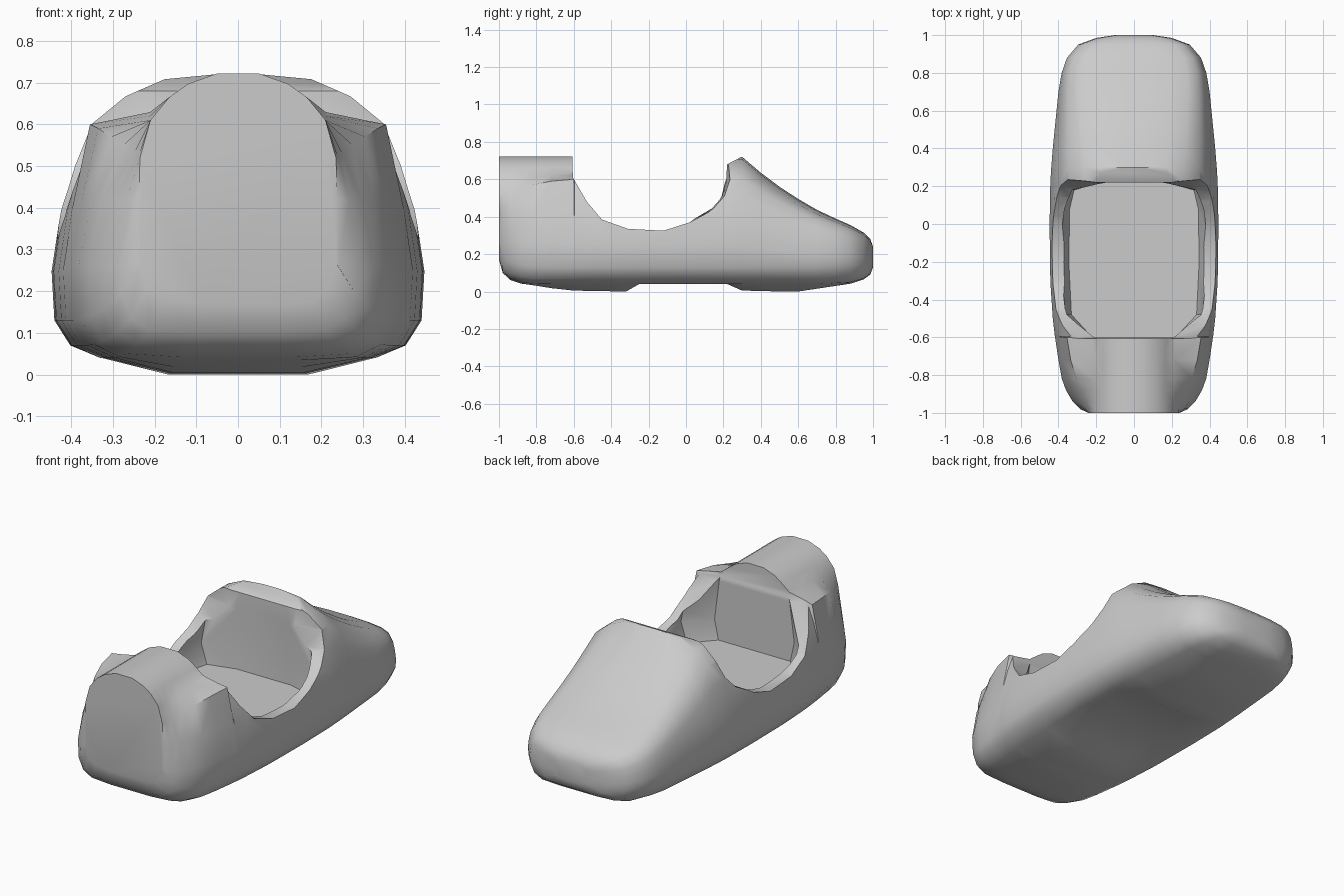
import bpy
import bmesh
import math

old = bpy.data.objects.get("Cube")
if old:
    bpy.data.objects.remove(old, do_unlink=True)

grey = bpy.data.materials.new("hull grey")
grey.use_nodes = True
shade = (0.6, 0.6, 0.6, 1)
grey.diffuse_color = shade
grey.node_tree.nodes["Principled BSDF"].inputs["Base Color"].default_value = shade


def make_object(name, bm):
    """Turn a bmesh into a grey scene object."""
    bmesh.ops.recalc_face_normals(bm, faces=bm.faces)
    mesh = bpy.data.meshes.new(name)
    bm.to_mesh(mesh)
    bm.free()
    mesh.materials.append(grey)
    obj = bpy.data.objects.new(name, mesh)
    bpy.context.collection.objects.link(obj)
    return obj


def loft(name, rings):
    """Skin a row of closed rings and cap both ends."""
    bm = bmesh.new()
    rows = [[bm.verts.new(p) for p in ring] for ring in rings]
    count = len(rows[0])
    for a, b in zip(rows, rows[1:]):
        for i in range(count):
            j = (i + 1) % count
            bm.faces.new((a[i], a[j], b[j], b[i]))
    bm.faces.new(rows[0])
    bm.faces.new(rows[-1])
    return make_object(name, bm)


def mirrored(half):
    """Close a half outline across x = 0."""
    return half + [(-x, z) for x, z in reversed(half)]


def cut(target, tool):
    mod = target.modifiers.new("cut", "BOOLEAN")
    mod.object = tool
    mod.operation = "DIFFERENCE"
    mod.solver = "EXACT"
    bpy.context.view_layer.objects.active = target
    bpy.ops.object.modifier_apply(modifier=mod.name)
    bpy.data.objects.remove(tool, do_unlink=True)


# Cross-section fractions: chine, then domed cowl or boxier nose tip
CHINE = [(0.74, 0), (0.9, 0.03), (0.985, 0.09)]
COWL = [(1, 0.2), (0.95, 0.45), (0.88, 0.63), (0.79, 0.8), (0.61, 0.91), (0.4, 0.98), (0.12, 1)]
TIP = [(1, 0.22), (0.98, 0.45), (0.95, 0.65), (0.88, 0.83), (0.74, 0.93), (0.48, 0.98), (0.15, 1)]
# Arched top of the headrest
ARCH = [(0.165, 0.665), (0.12, 0.697), (0.05, 0.722)]


def lower(width, keel, base, squash=1):
    return [(0.38 * width, keel)] + [(f * width, base + h * squash) for f, h in CHINE]


def rear_ring(y, width, keel, base, shoulder_x, shoulder_z):
    """Hull side rising to a shoulder, then up over the headrest."""
    side = [(width, 0.26), (0.4 * shoulder_x + 0.6 * width, 0.42), (shoulder_x, shoulder_z),
            (0.21, max(0.61, shoulder_z + 0.03))]
    return [(x, y, z) for x, z in mirrored(lower(width, keel, base) + side + ARCH)]


def front_ring(y, width, keel, base, top):
    squash = min(1, (top - base) / 0.3)
    foot = base + 0.09 * squash
    t = max(0, min(1, (y - 0.3) / 0.5))
    high = [((f + (g - f) * t) * width, foot + (h + (k - h) * t) * (top - foot))
            for (f, h), (g, k) in zip(COWL, TIP)]
    return [(x, y, z) for x, z in mirrored(lower(width, keel, base, squash) + high)]


# Rear stations: y, half width, keel, base, shoulder x, shoulder z
REAR = [
    (-1, 0.24, 0.17, 0.175, 0.235, 0.52),
    (-0.98, 0.285, 0.1, 0.105, 0.24, 0.52),
    (-0.94, 0.325, 0.062, 0.07, 0.25, 0.53),
    (-0.88, 0.36, 0.042, 0.05, 0.275, 0.55),
    (-0.82, 0.382, 0.034, 0.042, 0.305, 0.57),
    (-0.72, 0.4, 0.018, 0.04, 0.335, 0.59),
    (-0.6, 0.418, 0.005, 0.04, 0.355, 0.6),
]
# Forward stations: y, half width, keel, base, top
FRONT = [
    (-0.595, 0.419, 0.005, 0.04, 0.72),
    (-0.5, 0.43, 0.003, 0.04, 0.72),
    (-0.32, 0.442, 0, 0.04, 0.72),
    (-0.25, 0.444, 0.04, 0.04, 0.72),
    (0, 0.447, 0.04, 0.04, 0.72),
    (0.22, 0.443, 0.04, 0.04, 0.72),
    (0.3, 0.438, 0.005, 0.04, 0.72),
    (0.4, 0.43, 0.003, 0.04, 0.635),
    (0.5, 0.42, 0, 0.04, 0.56),
    (0.6, 0.41, 0, 0.04, 0.495),
    (0.7, 0.4, 0.015, 0.04, 0.437),
    (0.8, 0.383, 0.03, 0.045, 0.39),
    (0.88, 0.355, 0.042, 0.05, 0.355),
    (0.95, 0.295, 0.065, 0.07, 0.315),
    (0.985, 0.2, 0.09, 0.095, 0.28),
    (1, 0.1, 0.13, 0.135, 0.24),
]
hull = loft("hull", [rear_ring(*s) for s in REAR] + [front_ring(*s) for s in FRONT])

# Side sweep of the cockpit opening; the rim rolls back towards the outside
RIM = [(-0.61, 0.9), (-0.605, 0.61), (-0.53, 0.48), (-0.45, 0.385), (-0.31, 0.335),
       (-0.12, 0.325), (0.02, 0.37), (0.12, 0.445), (0.18, 0.51), (0.215, 0.6),
       (0.22, 0.68), (0.3, 0.722), (0.3, 0.9)]


def rim_ring(x, roll):
    return [(x, y + (roll if 0.1 < y < 0.29 else 0), z) for y, z in RIM]


cut(hull, loft("scoop_cutter", [rim_ring(*r) for r in
                                ((-0.5, 0.04), (-0.2, 0), (0.2, 0), (0.5, 0.04))]))

# Cockpit well with clipped corners and leaning walls
PLAN = [(0.24, -0.6), (0.36, -0.48), (0.375, -0.2), (0.37, 0.08), (0.345, 0.18), (0.18, 0.22)]
LEAN = [(0.25, 0.92), (0.36, 1.02), (0.58, 0.9), (0.9, 0.6)]
cut(hull, loft("well_cutter", [[(x * f, y, z) for x, y in mirrored(PLAN)] for z, f in LEAN]))

# Smooth skin with crisp cockpit edges
bpy.ops.object.select_all(action="DESELECT")
hull.select_set(True)
bpy.context.view_layer.objects.active = hull
bpy.ops.object.shade_smooth_by_angle(angle=math.radians(38))
